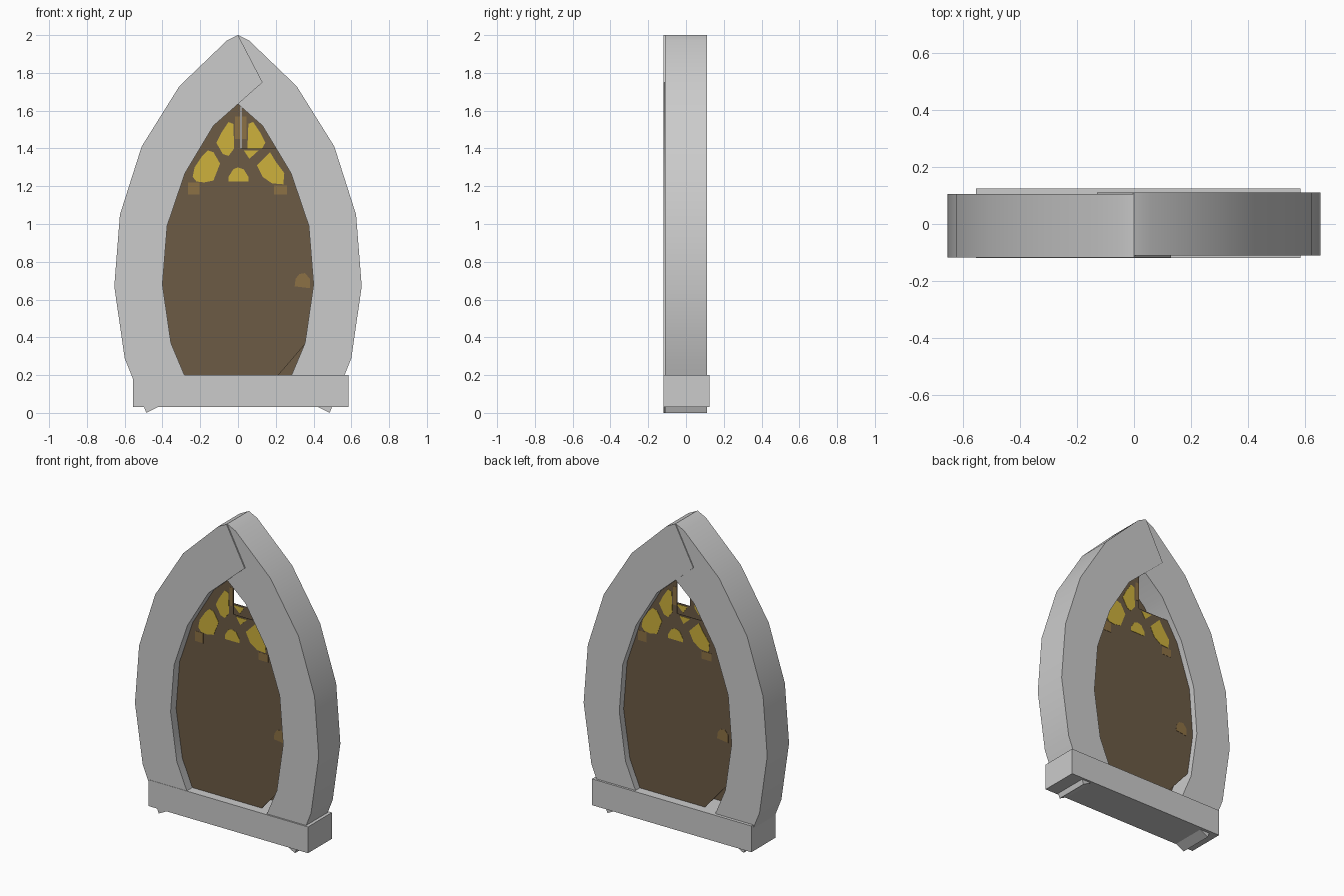
import bpy, bmesh, math

if "Cube" in bpy.data.objects:
    bpy.data.objects.remove(bpy.data.objects["Cube"])


def material(name, rgb):
    m = bpy.data.materials.new(name)
    m.diffuse_color = (*rgb, 1)
    m.use_nodes = True
    m.node_tree.nodes["Principled BSDF"].inputs["Base Color"].default_value = m.diffuse_color
    return m


STONE = material("pale_stone", (0.60, 0.60, 0.60))
WOOD = material("dark_wood", (0.150, 0.104, 0.060))
TRIM = material("light_wood", (0.265, 0.165, 0.058))
GLASS = material("yellow_glass", (0.61, 0.44, 0.045))


def prism(name, pts, y0, y1, mat, turn=None):
    """Extrude an x,z outline from y0 to y1; turn = (x, y) half-turn centre."""
    bm = bmesh.new()
    face = bm.faces.new([bm.verts.new((x, y0, z)) for x, z in pts])
    ext = bmesh.ops.extrude_face_region(bm, geom=[face])
    for v in ext["geom"]:
        if isinstance(v, bmesh.types.BMVert):
            v.co.y = y1
    if turn:
        for v in bm.verts:
            v.co.x = 2 * turn[0] - v.co.x
            v.co.y = 2 * turn[1] - v.co.y
    bmesh.ops.recalc_face_normals(bm, faces=bm.faces)
    me = bpy.data.meshes.new(name)
    bm.to_mesh(me)
    bm.free()
    me.materials.append(mat)
    ob = bpy.data.objects.new(name, me)
    bpy.context.collection.objects.link(ob)
    return ob


def rect(x0, x1, z0, z1):
    return [(x0, z0), (x1, z0), (x1, z1), (x0, z1)]


# Two curved stone halves that overlap at the point of the arch
outer = [(0, 2.0), (-.06, 1.97), (-.31, 1.73), (-.51, 1.41), (-.625, 1.05),
         (-.655, .67), (-.60, .29), (-.485, 0)]
inner = [(-.25, .12), (-.355, .37), (-.40, .68), (-.375, .99), (-.28, 1.27),
         (-.13, 1.52), (.13, 1.75)]
halves = [prism("arch_left", outer + inner, -.118, .105, STONE),
          prism("arch_right", outer + inner, -.111, .11, STONE, (0, 0))]
for ob in halves:
    bpy.ops.object.select_all(action='DESELECT')
    ob.select_set(True)
    bpy.context.view_layer.objects.active = ob
    bpy.ops.object.shade_smooth_by_angle(angle=math.radians(30))

# Stone sill
prism("sill", rect(-.555, .585, .03, .2), -.12, .125, STONE)

# Door leaf and window above it, with a missing corner each
door = [(-.33, .19), (.205, .19), (.39, .405), (.44, .68), (.42, .99),
        (.38, 1.145), (-.38, 1.145), (-.40, .99), (-.43, .68), (-.39, .38)]
window = [(-.38, 1.145), (.38, 1.145), (.345, 1.28), (.27, 1.4), (.012, 1.4),
          (.012, 1.70), (-.16, 1.54), (-.31, 1.28)]
panes = {
    "pane_left": [(-.24, 1.25), (-.23, 1.30), (-.19, 1.36), (-.16, 1.39), (-.13, 1.38),
                  (-.095, 1.32), (-.13, 1.23), (-.18, 1.22), (-.22, 1.225)],
    "pane_right": [(.10, 1.31), (.17, 1.38), (.20, 1.33), (.245, 1.27),
                   (.24, 1.21), (.18, 1.215), (.13, 1.25)],
    "pane_top": [(-.115, 1.43), (-.09, 1.48), (-.05, 1.54), (-.025, 1.53),
                 (-.02, 1.40), (-.05, 1.36), (-.08, 1.37)],
    "pane_top_right": [(.03, 1.39), (.06, 1.345), (.11, 1.39)],
    "pane_bottom": [(-.05, 1.225), (-.05, 1.25), (-.025, 1.29), (0, 1.30),
                    (.03, 1.29), (.055, 1.25), (.055, 1.225)],
}
trims = {
    "trim_left": rect(-.265, -.205, 1.155, 1.22),
    "trim_right": rect(.19, .26, 1.155, 1.205),
    "trim_top": rect(-.015, .01, 1.45, 1.57),
    "latch": [(.30, .67), (.38, .66), (.38, .71), (.355, .74), (.325, .735), (.305, .71)],
}


def plate(name, pts, thick, mat, turn):
    prism(name, pts, -.06 - thick / 2, -.06 + thick / 2, mat, turn)


# Front face, then the same face turned round for the back
for side, turn in (("front", None), ("back", (.015, .0025))):
    plate(side + "_door", door, .003, WOOD, turn)
    plate(side + "_window", window, .003, WOOD, turn)
    for name, pts in panes.items():
        plate(side + "_" + name, pts, .007, GLASS, turn)
    for name, pts in trims.items():
        plate(side + "_" + name, pts, .006, TRIM, turn)
